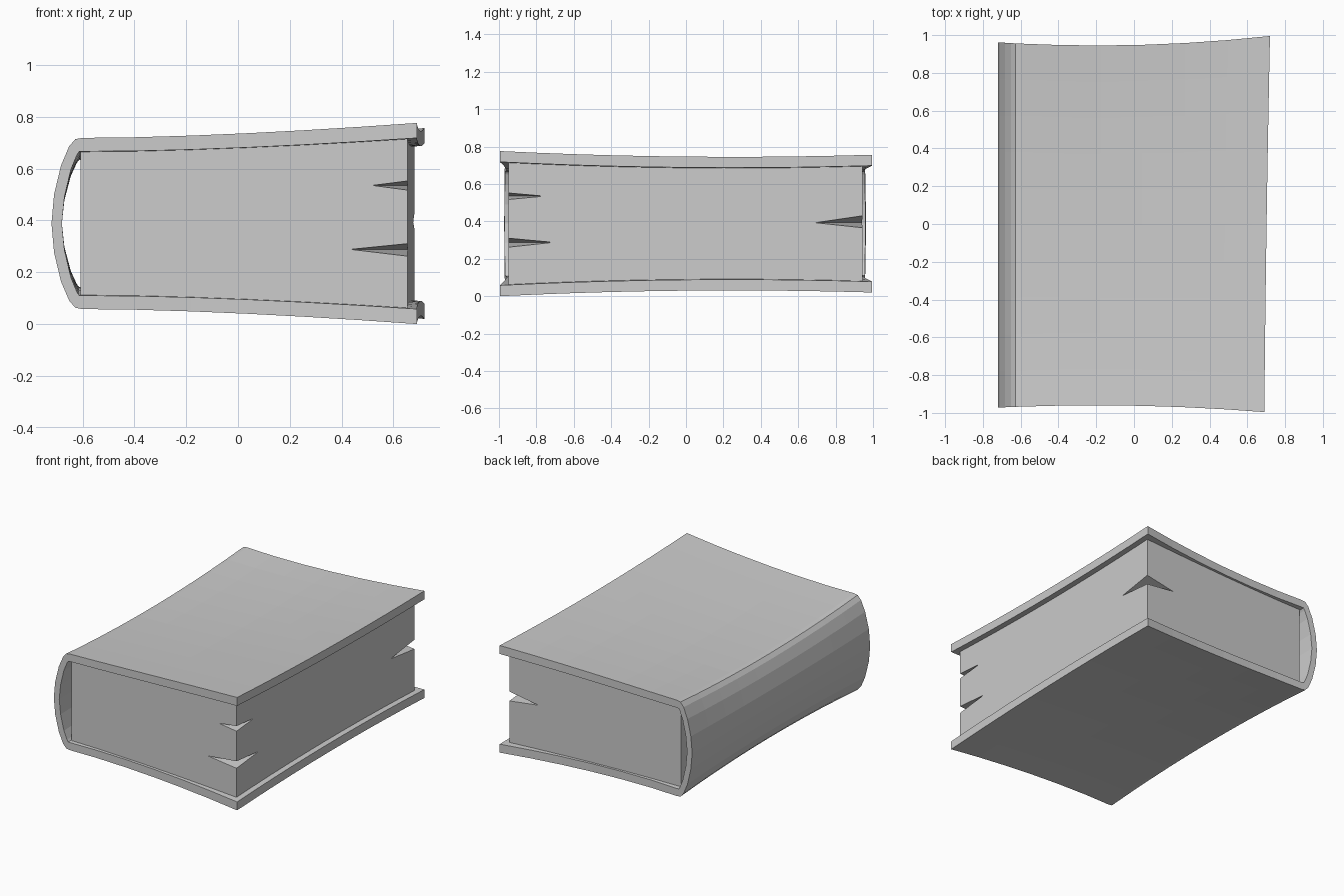
import bpy, bmesh
from mathutils import Vector

if "Cube" in bpy.data.objects:
    bpy.data.objects.remove(bpy.data.objects["Cube"])

MID = 0.388      # height of the book's horizontal symmetry plane
STEPS = 10       # segments along the spine


def frac(x):
    return max(0.0, (x + 0.6) / 1.3)


def half_height(x, y):
    """Outer half height of the warped cover."""
    t = frac(x)
    return 0.293 + 0.04 * y * y * (1 - t) + 0.02 * (y - 0.25) ** 2 * t + 0.064 * t ** 1.5


def cover_ends(x):
    return -0.96 - 0.044 * (x + 0.2) ** 2, 0.945 + 0.062 * (x + 0.2) ** 2


def page_ends(x):
    return -0.94 - 0.01 * frac(x), 0.923 + 0.022 * frac(x)


def warp(p, s, ends):
    """Place profile point (x, factor of height, inset) at s in 0..1 along y."""
    x, k, inset = p
    front, back = ends(x)
    y = front + (back - front) * s
    h = half_height(x, y)
    z = k * h - (inset if k > 0 else -inset if k < 0 else 0)
    return Vector((x + (0.002 + 0.015 * y + 0.003 * y * y) * frac(x), y, MID + z))


def loft(name, outer, inner, ends):
    """Sweep a strip-shaped section (two matching rails) along y."""
    bm = bmesh.new()
    loop = outer + inner[::-1]
    n, m = len(outer), len(loop)
    rings = [[bm.verts.new(warp(p, i / STEPS, ends)) for p in loop]
             for i in range(STEPS + 1)]
    for a, b in zip(rings, rings[1:]):
        for i in range(m):
            j = (i + 1) % m
            bm.faces.new((a[i], a[j], b[j], b[i]))
    for r in (rings[0], rings[-1]):
        for i in range(n - 1):
            bm.faces.new((r[i], r[i + 1], r[m - 2 - i], r[m - 1 - i]))
    return finish(name, bm)


def finish(name, bm):
    bmesh.ops.recalc_face_normals(bm, faces=bm.faces)
    me = bpy.data.meshes.new(name)
    bm.to_mesh(me)
    bm.free()
    ob = bpy.data.objects.new(name, me)
    bpy.context.collection.objects.link(ob)
    return ob


def mirrored(half):
    return half + [(x, -k, d) for x, k, d in half[-2::-1]]


# cover: two boards joined by a rounded spine
xs = [0.70, 0.48, 0.26, 0.04, -0.18, -0.40]
outer = [(x, 1, 0) for x in xs + [-0.60]]
outer += [(-0.628, 0.985, 0), (-0.652, 0.90, 0), (-0.683, 0.68, 0), (-0.71, 0.34, 0), (-0.72, 0, 0)]
inner = [(x, 1, 0.052 + 0.006 * frac(x)) for x in xs + [-0.60]]
inner += [(-0.613, 0.84, 0), (-0.622, 0.80, 0), (-0.645, 0.63, 0), (-0.67, 0.31, 0), (-0.68, 0, 0)]
loft("book_cover", mirrored(outer), mirrored(inner), cover_ends)

# page block, slightly sunk into the boards
px = [0.663, 0.45, 0.24, 0.03, -0.18, -0.39, -0.608]
pages = loft("page_block", [(x, 1, 0.045) for x in px],
             [(x, -1, 0.045) for x in px], page_ends)


# torn corner notches: (corner x, y), edge z top/bottom, tip x, tip y, tip z
notches = [
    ((0.653, -0.95), 0.552, 0.517, 0.517, -0.76, 0.535),
    ((0.653, -0.95), 0.310, 0.262, 0.432, -0.712, 0.288),
    ((0.680, 0.945), 0.430, 0.366, 0.46, 0.687, 0.393),
]
for i, ((cx, cy), zt, zb, tx, ty, tz) in enumerate(notches):
    t1, t2 = Vector((tx, cy, tz)), Vector((cx, ty, tz))
    mid = (t1 + t2) / 2
    pts = [t1, t2] + [mid + (Vector((cx, cy, z)) - mid) * 1.5 for z in (zt, zb)]
    bm = bmesh.new()
    v = [bm.verts.new(p) for p in pts]
    for f in ((0, 1, 2), (0, 1, 3), (0, 2, 3), (1, 2, 3)):
        bm.faces.new([v[j] for j in f])
    cutter = finish("notch_cutter", bm)
    cutter.hide_render = True
    mod = pages.modifiers.new("notch", 'BOOLEAN')
    mod.operation = 'DIFFERENCE'
    mod.solver = 'EXACT'
    mod.object = cutter
    bpy.context.view_layer.objects.active = pages
    bpy.ops.object.modifier_apply(modifier=mod.name)
    bpy.data.objects.remove(cutter)
